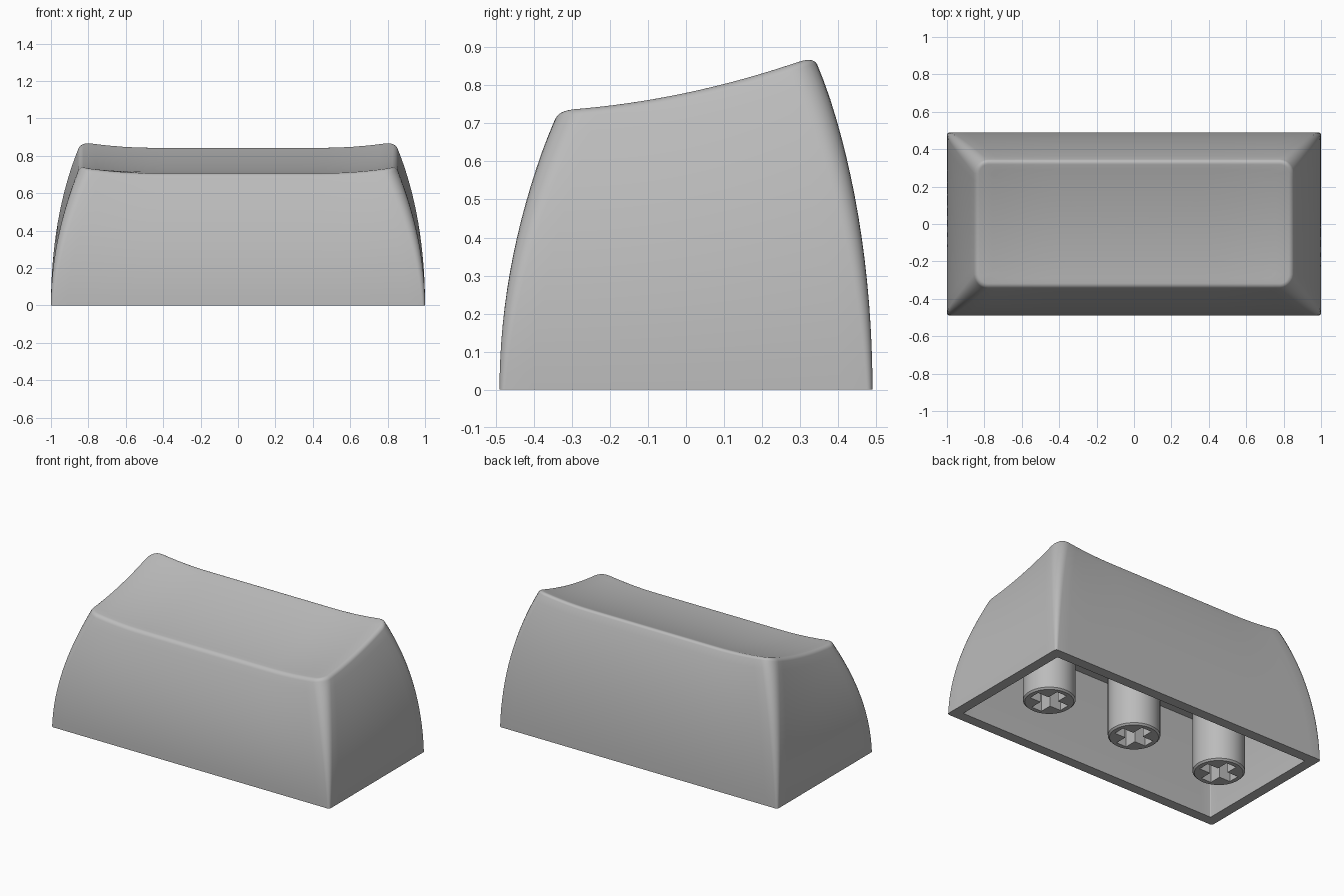
import bpy, bmesh, math

if "Cube" in bpy.data.objects:
    bpy.data.objects.remove(bpy.data.objects["Cube"], do_unlink=True)

HALF_X, HALF_Y, TAPER = 1.0, 0.49, 0.145   # base half sizes, inward lean at the top
WALL, CEILING, RIM = 0.066, 0.55, 0.03     # wall thickness, cavity height, rim rounding

grey = bpy.data.materials.new("light grey plastic")
grey.use_nodes = True
colour = (0.5, 0.5, 0.5, 1)
grey.diffuse_color = colour
grey.node_tree.nodes["Principled BSDF"].inputs["Base Color"].default_value = colour


def top_height(x, y):
    """Dished top: rises to the back, lower in the middle than at both ends."""
    end = min(max((abs(x) - 0.45) / 0.37, 0), 1)
    return 0.78 + 0.211 * y + 0.22 * y * y - 0.028 * (1 - end ** 2)


def outline(hx, hy, r, arc=6, long=28, short=14):
    """Rounded rectangle as a list of (x, y), always with the same count."""
    pts = []
    corners = ((1, 1, short), (-1, 1, long), (-1, -1, short), (1, -1, long))
    for k, (sx, sy, _) in enumerate(corners):
        cx, cy = sx * (hx - r), sy * (hy - r)
        for i in range(arc + 1):
            a = (k + i / arc) * math.pi / 2
            pts.append((cx + r * math.cos(a), cy + r * math.sin(a)))
        # straight run to the next corner
        nx, ny, _ = corners[(k + 1) % 4]
        a = (k + 1) * math.pi / 2
        ex = nx * (hx - r) + r * math.cos(a)
        ey = ny * (hy - r) + r * math.sin(a)
        x0, y0 = pts[-1]
        n = long if k % 2 == 0 else short
        for i in range(1, n):
            pts.append((x0 + (ex - x0) * i / n, y0 + (ey - y0) * i / n))
    return pts


def finish(obj, angle=35):
    obj.data.materials.clear()
    obj.data.materials.append(grey)
    bpy.ops.object.select_all(action='DESELECT')
    obj.select_set(True)
    bpy.context.view_layer.objects.active = obj
    bpy.ops.object.shade_smooth_by_angle(angle=math.radians(angle))


def add_object(name, bm):
    bmesh.ops.recalc_face_normals(bm, faces=bm.faces)
    mesh = bpy.data.meshes.new(name)
    bm.to_mesh(mesh)
    bm.free()
    obj = bpy.data.objects.new(name, mesh)
    bpy.context.collection.objects.link(obj)
    return obj


# Shell: rings run from the cavity ceiling, down, round the base and up over the top
rings = []
for i in range(8, -1, -1):
    z = CEILING * i / 8
    lean = WALL + TAPER * (z / 0.78) ** 2
    rings.append([(x, y, z) for x, y in outline(HALF_X - lean, HALF_Y - lean, 0.005)])

a0 = 0.38
drop = RIM * (1 - math.sin(a0))
for i in range(17):
    t = i / 16
    lean = TAPER * t * t
    pts = outline(HALF_X - lean, HALF_Y - lean, 0.015 + 0.06 * t)
    rings.append([(x, y, t * (top_height(x, y) - drop)) for x, y in pts])

for i in range(1, 7):
    a = a0 + (math.pi / 2 - a0) * i / 6
    lean = TAPER + RIM * (math.cos(a0) - math.cos(a))
    pts = outline(HALF_X - lean, HALF_Y - lean, 0.075 - lean + TAPER)
    rings.append([(x, y, top_height(x, y) - RIM * (1 - math.sin(a))) for x, y in pts])

for i in range(11, 0, -1):
    s = i / 12
    rings.append([(x * s, y * s, top_height(x * s, y * s)) for x, y in pts])

bm = bmesh.new()
loops = [[bm.verts.new(p) for p in ring] for ring in rings]
count = len(loops[0])
for low, high in zip(loops, loops[1:]):
    for i in range(count):
        j = (i + 1) % count
        bm.faces.new((low[i], low[j], high[j], high[i]))
for loop, z in ((loops[0], CEILING), (loops[-1], top_height(0, 0))):
    centre = bm.verts.new((0, 0, z))
    for i in range(count):
        bm.faces.new((loop[i], loop[(i + 1) % count], centre))
finish(add_object("keycap_shell", bm))


def box(name, size, location):
    bm = bmesh.new()
    bmesh.ops.create_cube(bm, size=1)
    for v in bm.verts:
        v.co = [c * s + o for c, s, o in zip(v.co, size, location)]
    obj = add_object(name, bm)
    obj.hide_render = True
    return obj


# Stems: three round posts with a cross-shaped socket
for name, x in (("right_stem", -0.64), ("middle_stem", 0), ("left_stem", 0.64)):
    bm = bmesh.new()
    bmesh.ops.create_cone(bm, cap_ends=True, segments=48, radius1=0.152,
                          radius2=0.152, depth=CEILING + 0.02)
    bmesh.ops.translate(bm, verts=bm.verts, vec=(x, 0, CEILING / 2 + 0.01))
    edges = [e for e in bm.edges if all(v.co.z < 0.01 for v in e.verts)]
    bmesh.ops.bevel(bm, geom=edges, offset=0.01, segments=1, affect='EDGES')
    stem = add_object(name, bm)
    bpy.context.view_layer.objects.active = stem
    for size in ((0.228, 0.072, 0.42), (0.072, 0.228, 0.42)):
        cutter = box("socket_cutter", size, (x, 0, 0))
        mod = stem.modifiers.new("socket", 'BOOLEAN')
        mod.operation, mod.solver, mod.object = 'DIFFERENCE', 'EXACT', cutter
        bpy.ops.object.modifier_apply(modifier=mod.name)
        bpy.data.objects.remove(cutter, do_unlink=True)
    finish(stem)
